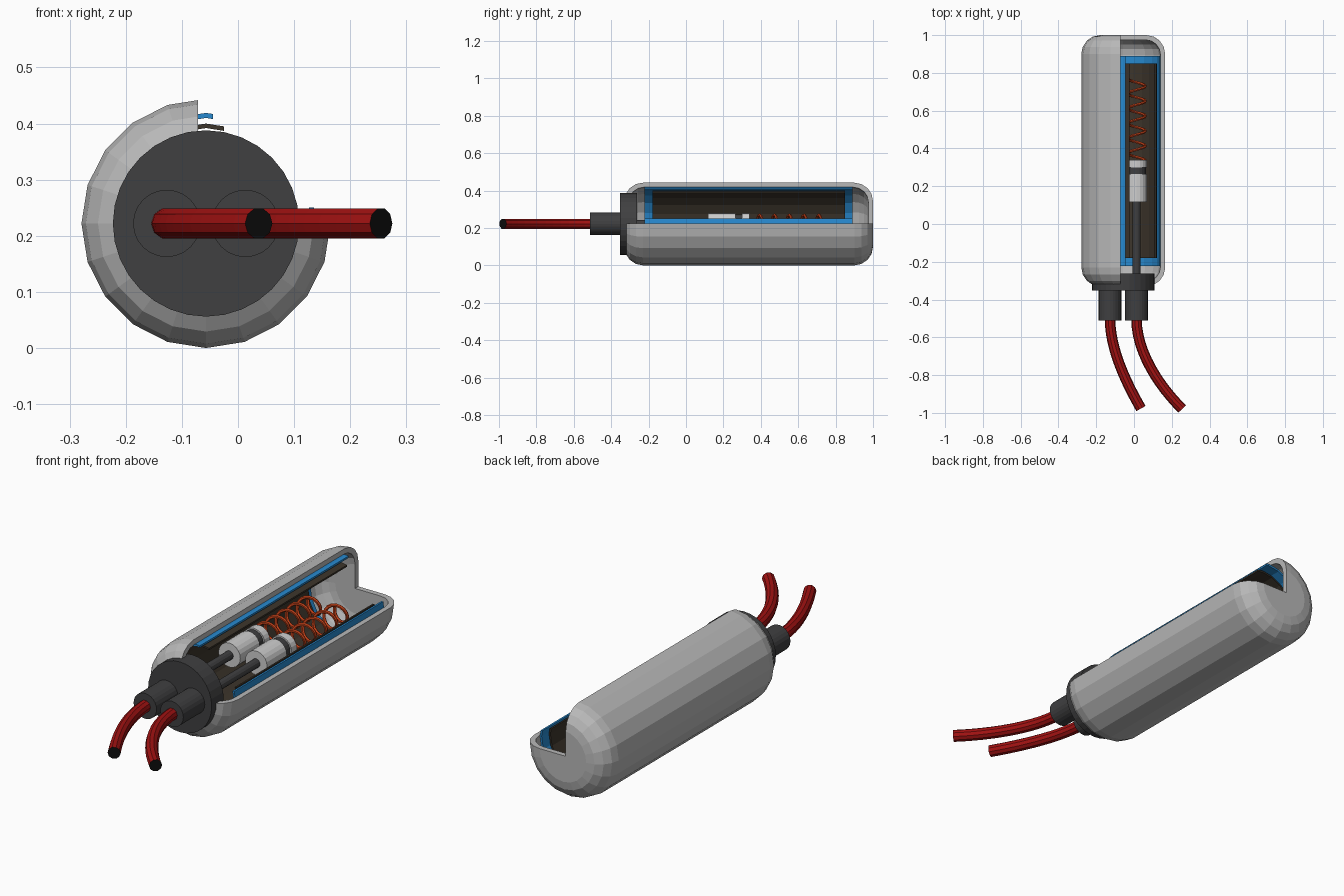
import bpy, bmesh, math
from mathutils import Vector
from mathutils.geometry import interpolate_bezier

cube = bpy.data.objects.get("Cube")
if cube:
    bpy.data.objects.remove(cube, do_unlink=True)

AX, AZ = -0.057, 0.222          # main axis of the capsule
PINS = {"left": 0.013, "right": -0.127}


def material(name, rgb):
    m = bpy.data.materials.new(name)
    m.use_nodes = True
    m.diffuse_color = (*rgb, 1)
    m.node_tree.nodes["Principled BSDF"].inputs["Base Color"].default_value = (*rgb, 1)
    return m


SHELL = material("shell grey", (0.48, 0.48, 0.48))
METAL = material("light metal", (0.62, 0.62, 0.62))
DARK = material("dark grey", (0.05, 0.05, 0.052))
BLUE = material("blue", (0.02, 0.25, 0.62))
BROWN = material("dark brown", (0.045, 0.035, 0.024))
RED = material("wire red", (0.36, 0.006, 0.006))
ORANGE = material("spring orange", (0.56, 0.055, 0.01))
BLACK = material("black", (0.004, 0.004, 0.004))


def finish(bm, name, *mats):
    bmesh.ops.recalc_face_normals(bm, faces=bm.faces)
    mesh = bpy.data.meshes.new(name)
    bm.to_mesh(mesh)
    bm.free()
    for m in mats:
        mesh.materials.append(m)
    ob = bpy.data.objects.new(name, mesh)
    bpy.context.collection.objects.link(ob)
    return ob


def lathe(name, profile, mat, x=AX, sides=20, closed=False):
    """Spin (radius, y) points around an axis parallel to y."""
    bm = bmesh.new()
    vs = [bm.verts.new((x + r, y, AZ)) for r, y in profile]
    pairs = list(zip(vs, vs[1:])) + ([(vs[-1], vs[0])] if closed else [])
    edges = [bm.edges.new(p) for p in pairs]
    bmesh.ops.spin(bm, geom=vs + edges, cent=(x, 0, AZ), axis=(0, 1, 0),
                   angle=math.tau, steps=sides)
    bmesh.ops.remove_doubles(bm, verts=bm.verts, dist=1e-5)
    return finish(bm, name, mat)


def rod(name, r, y0, y1, mat, x=AX, sides=20):
    return lathe(name, [(0, y0), (r, y0), (r, y1), (0, y1)], mat, x, sides)


def sweep(name, pts, r, sides, ref, *mats):
    """Round tube along a path; end caps take the last material."""
    bm = bmesh.new()
    rings = []
    for i, p in enumerate(pts):
        t = (pts[min(i + 1, len(pts) - 1)] - pts[max(i - 1, 0)]).normalized()
        a = t.cross(ref).normalized()
        b = t.cross(a)
        angles = [math.tau * k / sides for k in range(sides)]
        rings.append([bm.verts.new(p + r * (a * math.cos(g) + b * math.sin(g)))
                      for g in angles])
    for u, v in zip(rings, rings[1:]):
        for k in range(sides):
            n = (k + 1) % sides
            bm.faces.new((u[k], u[n], v[n], v[k]))
    for ring in (rings[0], rings[-1]):
        bm.faces.new(ring).material_index = len(mats) - 1
    return finish(bm, name, *mats)


def cut_quarter(ob, x0, z0):
    """Remove the upper left quarter beyond x0, z0."""
    bm = bmesh.new()
    bmesh.ops.create_cube(bm, size=1)
    for v in bm.verts:
        v.co = (x0 + v.co.x + 0.5, v.co.y * 4, z0 + v.co.z + 0.5)
    cutter = finish(bm, ob.name + "_cutter")
    cutter.hide_render = True
    cutter.hide_set(True)
    mod = ob.modifiers.new("cutaway", "BOOLEAN")
    mod.operation, mod.solver, mod.object = "DIFFERENCE", "EXACT", cutter


def pill(radius, y0, y1, fillet, steps=4):
    """Half outline of a cylinder with rounded ends."""
    arc = [math.pi / 2 * i / steps for i in range(steps + 1)]
    c = radius - fillet
    front = [(c + fillet * math.sin(a), y0 + fillet * (1 - math.cos(a))) for a in arc]
    back = [(c + fillet * math.cos(a), y1 - fillet * (1 - math.sin(a))) for a in arc]
    return front + back


# Outer shell: hollow rounded capsule, open at the front under the plug
outer = pill(0.222, -0.33, 1.0, 0.1)
inner = pill(0.198, -0.305, 0.975, 0.08)
shell = lathe("outer_shell", outer + [(0, 1.0), (0, 0.975)] + inner[::-1], SHELL, closed=True)
cut_quarter(shell, -0.071, 0.224)

# Two nested liner sleeves
for name, ro, ri, y0, y1, mat, x0, z0 in (
        ("outer_sleeve", 0.197, 0.188, -0.222, 0.89, BLUE, -0.045, 0.25),
        ("inner_sleeve", 0.178, 0.17, -0.18, 0.85, BROWN, -0.025, 0.248)):
    sleeve = lathe(name, [(ro, y0), (ro, y1), (ri, y1), (ri, y0)], mat, closed=True)
    cut_quarter(sleeve, x0, z0)

# End plug
rod("end_plug", 0.166, -0.352, -0.262, DARK, sides=32)

# Pin, plunger, spring and wire for each side
WIRES = {
    "left": ((0.013, -0.68), (0.135, -0.86), (0.255, -0.979)),
    "right": ((-0.127, -0.66), (-0.045, -0.835), (0.037, -0.977)),
}
for side, x in PINS.items():
    rod(side + "_collar", 0.06, -0.512, -0.34, DARK, x, 24)
    rod(side + "_pin", 0.021, -0.27, 0.13, DARK, x, 12)
    rod(side + "_plunger", 0.057, 0.117, 0.264, METAL, x)
    rod(side + "_plunger_band", 0.05, 0.26, 0.302, DARK, x)
    rod(side + "_plunger_head", 0.057, 0.3, 0.34, METAL, x)

    coil = []
    for i in range(89):
        y = 0.335 + 0.435 * i / 88
        a = math.tau * (y - 0.73) / 0.079
        coil.append(Vector((x + 0.047 * math.cos(a), y, AZ - 0.047 * math.sin(a))))
    sweep(side + "_spring", coil, 0.008, 6, Vector((0, 1, 0)), ORANGE)

    ctrl = [Vector((px, py, AZ)) for px, py in ((x, -0.5), *WIRES[side])]
    sweep(side + "_wire", interpolate_bezier(*ctrl, 13), 0.028, 10,
          Vector((0, 0, 1)), RED, BLACK)
